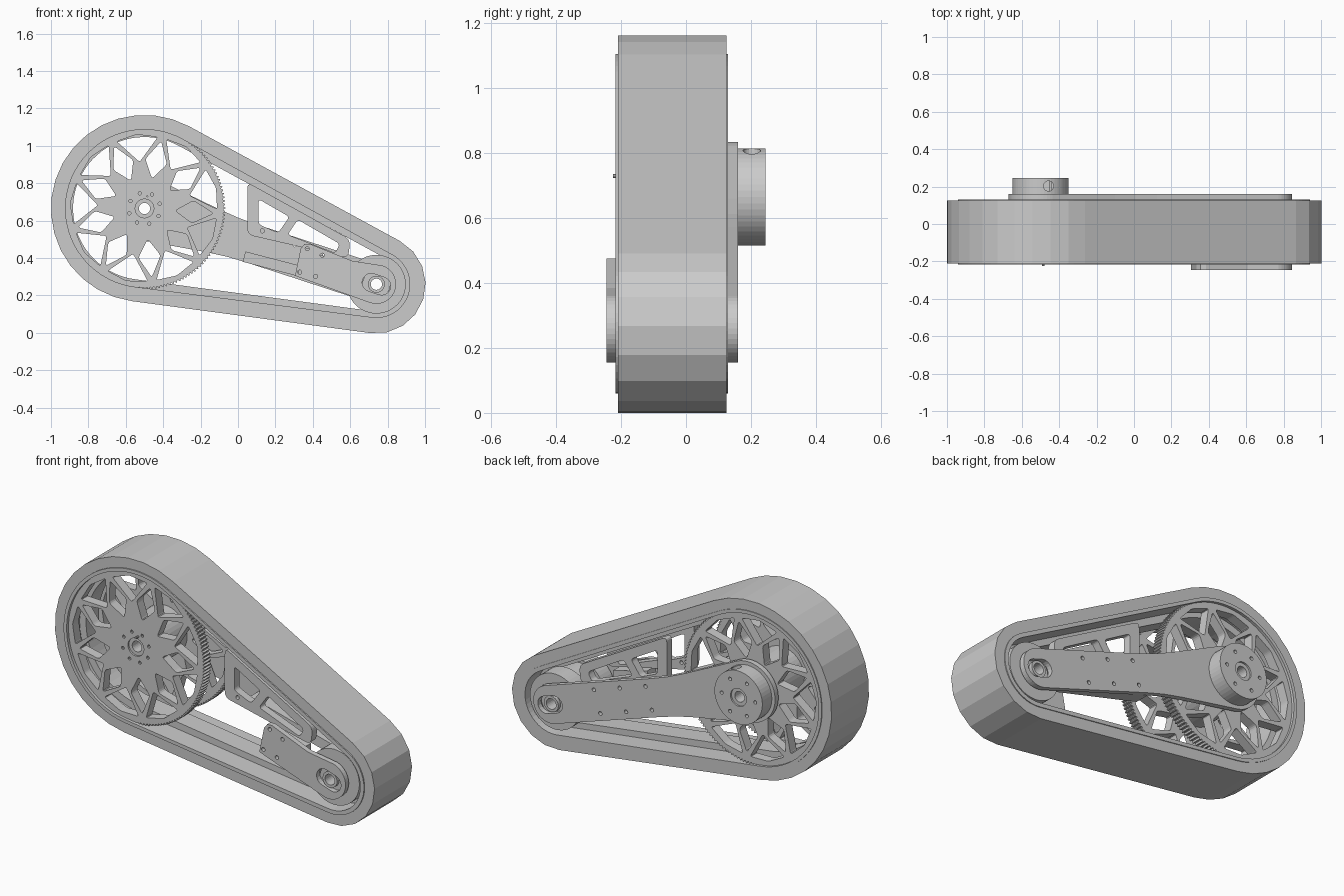
import bpy, bmesh
from math import sin, cos, pi, atan2, acos, radians, hypot
from mathutils import Vector

if "Cube" in bpy.data.objects:
    bpy.data.objects.remove(bpy.data.objects["Cube"])

A = (-0.5, 0.665)      # big wheel axis (x, z)
B = (0.74, 0.26)       # small pulley axis
TILT = atan2(B[1] - A[1], B[0] - A[0])
DIST = hypot(B[0] - A[0], B[1] - A[1])


def polar(c, r, a):
    return (c[0] + r * cos(a), c[1] + r * sin(a))


def arc(c, r, a0, a1, n):
    return [polar(c, r, a0 + (a1 - a0) * i / n) for i in range(n + 1)]


def circle(c, r, n=32):
    return arc(c, r, 0, 2 * pi, n)[:-1]


def along(t, off=0):
    """Point at distance t from the big axis toward the small one, offset sideways."""
    return (A[0] + t * cos(TILT) - off * sin(TILT), A[1] + t * sin(TILT) + off * cos(TILT))


def hull(R, r, nb=40, ns=20):
    """Belt-shaped loop around both axes."""
    phi = acos((R - r) / DIST)
    return (arc(A, R, TILT + phi, TILT + 2 * pi - phi, nb)
            + arc(B, r, TILT - phi, TILT + phi, ns))


def rounded(pts, r, n=5):
    """Polygon with rounded corners."""
    out = []
    for i, p in enumerate(pts):
        p = Vector(p)
        a, b = Vector(pts[i - 1]) - p, Vector(pts[(i + 1) % len(pts)]) - p
        s, e = p + a.normalized() * r, p + b.normalized() * r
        for k in range(n + 1):
            t = k / n
            out.append(tuple((1 - t) ** 2 * s + 2 * t * (1 - t) * p + t * t * e))
    return out


def plate(name, loops, y0, y1):
    """Extrude an outline (first loop) with holes (other loops) from y0 to y1."""
    cu = bpy.data.curves.new(name, 'CURVE')
    cu.dimensions = '2D'
    cu.fill_mode = 'BOTH'
    cu.extrude = (y1 - y0) / 2
    for lp in loops:
        sp = cu.splines.new('POLY')
        sp.points.add(len(lp) - 1)
        for pt, (x, z) in zip(sp.points, lp):
            pt.co = (x, z, 0, 1)
        sp.use_cyclic_u = True
    tmp = bpy.data.objects.new(name + "_curve", cu)
    bpy.context.collection.objects.link(tmp)
    dg = bpy.context.evaluated_depsgraph_get()
    me = bpy.data.meshes.new_from_object(tmp.evaluated_get(dg))
    bpy.data.objects.remove(tmp)
    bm = bmesh.new()
    bm.from_mesh(me)
    bmesh.ops.remove_doubles(bm, verts=bm.verts, dist=1e-5)
    for v in bm.verts:
        x, z, d = v.co
        v.co = (x, (y0 + y1) / 2 - d, z)
    bmesh.ops.recalc_face_normals(bm, faces=bm.faces)
    for f in bm.faces:
        f.smooth = False
    bm.to_mesh(me)
    bm.free()
    me.name = name
    ob = bpy.data.objects.new(name, me)
    bpy.context.collection.objects.link(ob)
    return ob


def tube(name, c, r, bore, y0, y1, n=40):
    return plate(name, [circle(c, r, n), circle(c, bore, 24)], y0, y1)


# Track: faceted tread, inner band, centre guide ridge
plate("track_tread", [hull(0.5, 0.263, 18, 8), hull(0.44, 0.2)], -0.21, 0.125)
plate("track_band", [hull(0.441, 0.201), hull(0.422, 0.178)], -0.217, 0.13)
plate("track_guide_ridge", [hull(0.43, 0.188), hull(0.382, 0.145)], -0.1, 0.015)

# Big wheel: two toothed lattice discs joined by a spacer
N = 9
rim = [polar(A, 0.432 if i % 4 < 2 else 0.422, 2 * pi * i / 560) for i in range(560)]
windows = []
for k in range(N):
    a, h = 2 * pi * k / N + radians(96), pi / N
    w, q = radians(16.5), radians(13)
    windows.append(rounded([polar(A, 0.25, a), polar(A, 0.388, a - w), polar(A, 0.398, a),
                            polar(A, 0.388, a + w)], 0.012, 3))
    windows.append(rounded([polar(A, 0.37, a + h), polar(A, 0.265, a + h + q),
                            polar(A, 0.165, a + h), polar(A, 0.265, a + h - q)], 0.015, 3))
bolts = [circle(polar(A, 0.085, 2 * pi * k / 8 + 0.3), 0.009, 10) for k in range(8)]
for side, y0, y1 in (("front", -0.2, -0.145), ("back", 0.06, 0.115)):
    plate("wheel_disc_" + side, [rim, circle(A, 0.05)] + windows + bolts, y0, y1)
tube("wheel_spacer", A, 0.14, 0.05, -0.145, 0.06)
tube("wheel_axle", A, 0.05, 0.03, -0.19, 0.235)
plate("wheel_pin", [circle((-0.485, 0.73), 0.006, 8)], -0.225, -0.19)

# Small pulley
for side, y0, y1 in (("front", -0.195, -0.1), ("back", 0.015, 0.115)):
    tube("pulley_disc_" + side, B, 0.157, 0.045, y0, y1, 48)
tube("pulley_core", B, 0.14, 0.045, -0.1, 0.015, 48)
tube("pulley_axle", B, 0.045, 0.03, -0.235, 0.15)


def slot(r, half):
    return (arc(along(DIST + half), r, TILT - pi / 2, TILT + pi / 2, 10)
            + arc(along(DIST - half), r, TILT + pi / 2, TILT + 3 * pi / 2, 10))


# Rear arm joining both axles, narrow then flaring to the hub
arm = (arc(B, 0.105, TILT - pi / 2, TILT + pi / 2, 20)
       + [along(0.62, 0.105), along(0.5, 0.108), along(0.38, 0.12)]
       + arc(A, 0.17, TILT + radians(80), TILT + radians(280), 36)
       + [along(0.38, -0.12), along(0.5, -0.108), along(0.62, -0.105)])
arm_holes = [circle(along(DIST - t, s * 0.065), 0.011, 12)
             for t in (0.31, 0.48, 0.65) for s in (-1, 1)]
plate("rear_arm", [arm, circle(A, 0.05), slot(0.048, 0.03)] + arm_holes, 0.13, 0.16)

# Rear hub with bolt ring and a set-screw hole bored from above
hub_holes = [circle(polar(A, 0.105, 2 * pi * k / 6), 0.01, 12) for k in range(6)]
hub = plate("rear_hub", [circle(A, 0.15, 48), circle(A, 0.05)] + hub_holes, 0.16, 0.245)
bpy.ops.mesh.primitive_cylinder_add(vertices=20, radius=0.027, depth=0.1,
                                    location=(-0.457, 0.203, 0.815))
cutter = bpy.context.object
cutter.name = "set_screw_cutter"
cutter.hide_render = True
cutter.hide_set(True)
mod = hub.modifiers.new("set_screw_hole", 'BOOLEAN')
mod.operation = 'DIFFERENCE'
mod.object = cutter
mod.solver = 'EXACT'

# Front plate holding the pulley
end = arc(B, 0.105, TILT - pi / 2, TILT + pi / 2, 20)
outline = end + [(0.61, 0.385), (0.385, 0.475), (0.355, 0.475), (0.335, 0.45), (0.305, 0.305)]
plate_holes = [circle(p, 0.011, 12)
               for p in ((0.37, 0.45), (0.45, 0.415), (0.33, 0.325), (0.415, 0.302))]
plate("front_plate", [outline, slot(0.048, 0.03)] + plate_holes, -0.245, -0.215)

# Collars between the plates and the pulley and wheel
for side, y0, y1 in (("front", -0.215, -0.195), ("back", 0.115, 0.13)):
    tube("pulley_collar_" + side, B, 0.075, 0.045, y0, y1, 32)
tube("wheel_collar", A, 0.1, 0.05, 0.115, 0.13, 32)

# Pair of windowed support frames, with the bars that carry the plates
frame = rounded([(0.05, 0.805), (0.6, 0.5), (0.59, 0.4), (0.05, 0.525)], 0.035)
win1 = rounded([(0.11, 0.715), (0.275, 0.62), (0.215, 0.535), (0.11, 0.58)], 0.02)
win2 = rounded([(0.32, 0.605), (0.545, 0.475), (0.52, 0.427), (0.265, 0.525)], 0.02)
for side, y0, y1 in (("front", -0.19, -0.145), ("back", 0.055, 0.1)):
    plate("support_frame_" + side,
          [frame, win1, win2, circle((0.13, 0.545), 0.011, 12)], y0, y1)
plate("lower_bar", [[(0.04, 0.435), (0.56, 0.3), (0.56, 0.24), (0.025, 0.38)]], 0.05, 0.13)
plate("front_plate_block", [[(0.345, 0.44), (0.56, 0.385), (0.56, 0.24), (0.32, 0.305)]],
      -0.215, -0.145)
